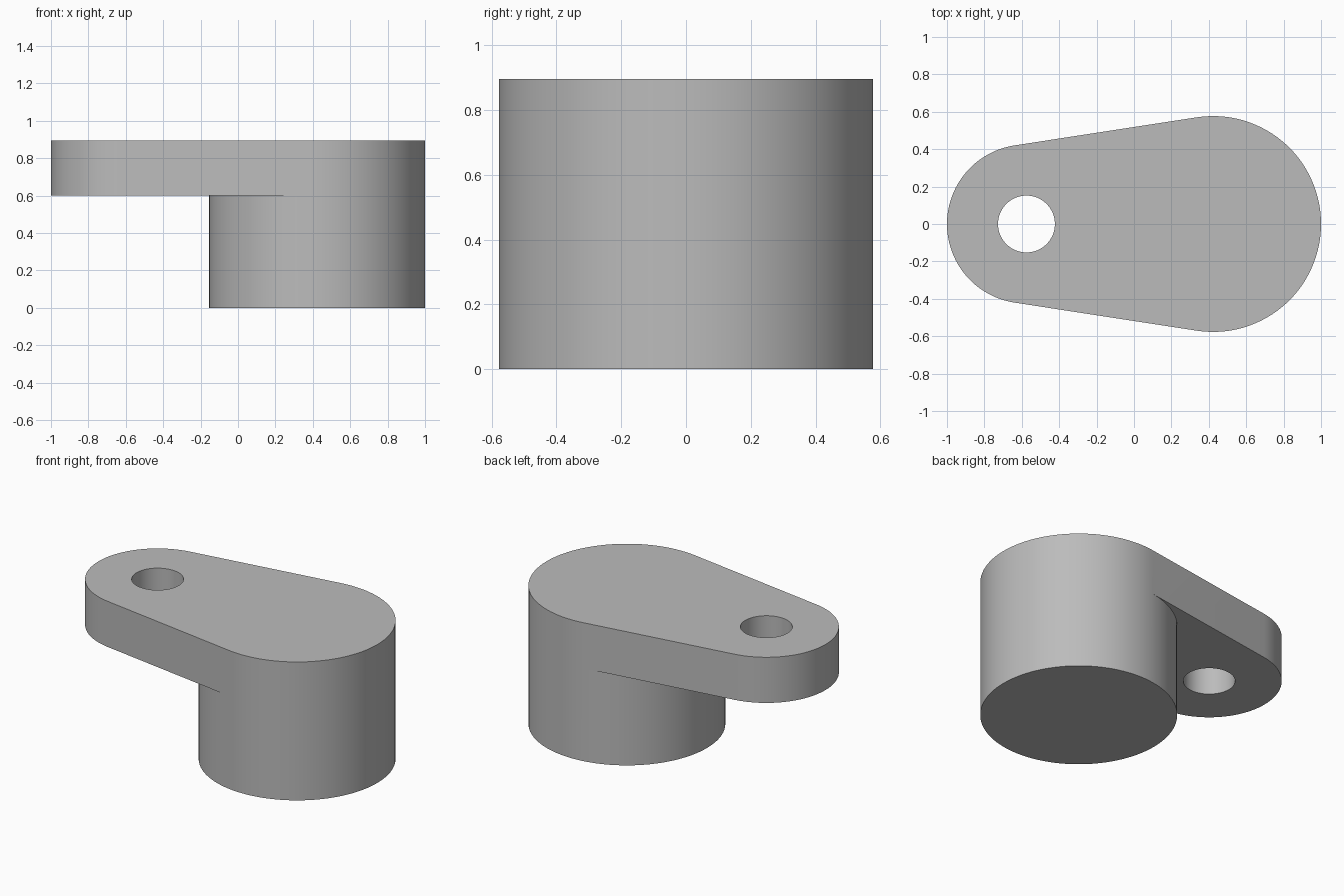
import bpy, bmesh
from math import acos, cos, sin, pi

old = bpy.data.objects.get("Cube")
if old:
    bpy.data.objects.remove(old, do_unlink=True)

BOSS_X, BOSS_R = 0.423, 0.577
EYE_X, EYE_R, HOLE_R = -0.575, 0.425, 0.152
ARM_Z, TOP_Z = 0.6, 0.895

grey = bpy.data.materials.new("plain grey")
grey.use_nodes = True
colour = (0.5, 0.5, 0.5, 1)
grey.diffuse_color = colour
grey.node_tree.nodes["Principled BSDF"].inputs["Base Color"].default_value = colour

bm = bmesh.new()


def arc(cx, r, start, end, steps, z):
    """Vertices along an arc, both ends included."""
    angles = [start + (end - start) * i / steps for i in range(steps + 1)]
    return [bm.verts.new((cx + r * cos(a), r * sin(a), z)) for a in angles]


def raised(verts, z):
    return [bm.verts.new((v.co.x, v.co.y, z)) for v in verts]


def wall(low, high):
    """Closed band of quads between two matching loops."""
    for i in range(len(low)):
        j = (i + 1) % len(low)
        bm.faces.new((low[i], low[j], high[j], high[i]))


def fill_ring(outer, inner):
    """Flat face between an outline and a hole."""
    edges = []
    for loop in (outer, inner):
        for a, b in zip(loop, loop[1:] + loop[:1]):
            edges.append(bm.edges.get((a, b)) or bm.edges.new((a, b)))
    bmesh.ops.triangle_fill(bm, edges=edges, use_beauty=True)


# Angle at which the straight arm sides touch both round ends
tangent = pi - acos((BOSS_R - EYE_R) / (BOSS_X - EYE_X))

# Loops at the arm's underside level
outer_arc = arc(BOSS_X, BOSS_R, -tangent, tangent, 56, ARM_Z)
inner_arc = arc(BOSS_X, BOSS_R, tangent, 2 * pi - tangent, 48, ARM_Z)[1:-1]
eye_arc = arc(EYE_X, EYE_R, tangent, 2 * pi - tangent, 48, ARM_Z)
hole = arc(EYE_X, HOLE_R, 0, 2 * pi * 63 / 64, 63, ARM_Z)

# Round boss down to the base
boss = outer_arc + inner_arc
base = raised(boss, 0)
wall(base, boss)
bm.faces.new(base[::-1])

# Arm outline, pivot hole, top and underside
outline = outer_arc + eye_arc
top, hole_top = raised(outline, TOP_Z), raised(hole, TOP_Z)
wall(outline, top)
wall(hole_top, hole)
fill_ring(top, hole_top)
fill_ring([outer_arc[-1]] + eye_arc + [outer_arc[0]] + inner_arc[::-1], hole)

bmesh.ops.recalc_face_normals(bm, faces=bm.faces)
mesh = bpy.data.meshes.new("crank_arm")
bm.to_mesh(mesh)
bm.free()
mesh.materials.append(grey)
crank = bpy.data.objects.new("crank_arm", mesh)
bpy.context.collection.objects.link(crank)

# Smooth round walls with sharp rims
bpy.ops.object.select_all(action="DESELECT")
crank.select_set(True)
bpy.context.view_layer.objects.active = crank
bpy.ops.object.shade_smooth_by_angle(angle=pi / 6)
